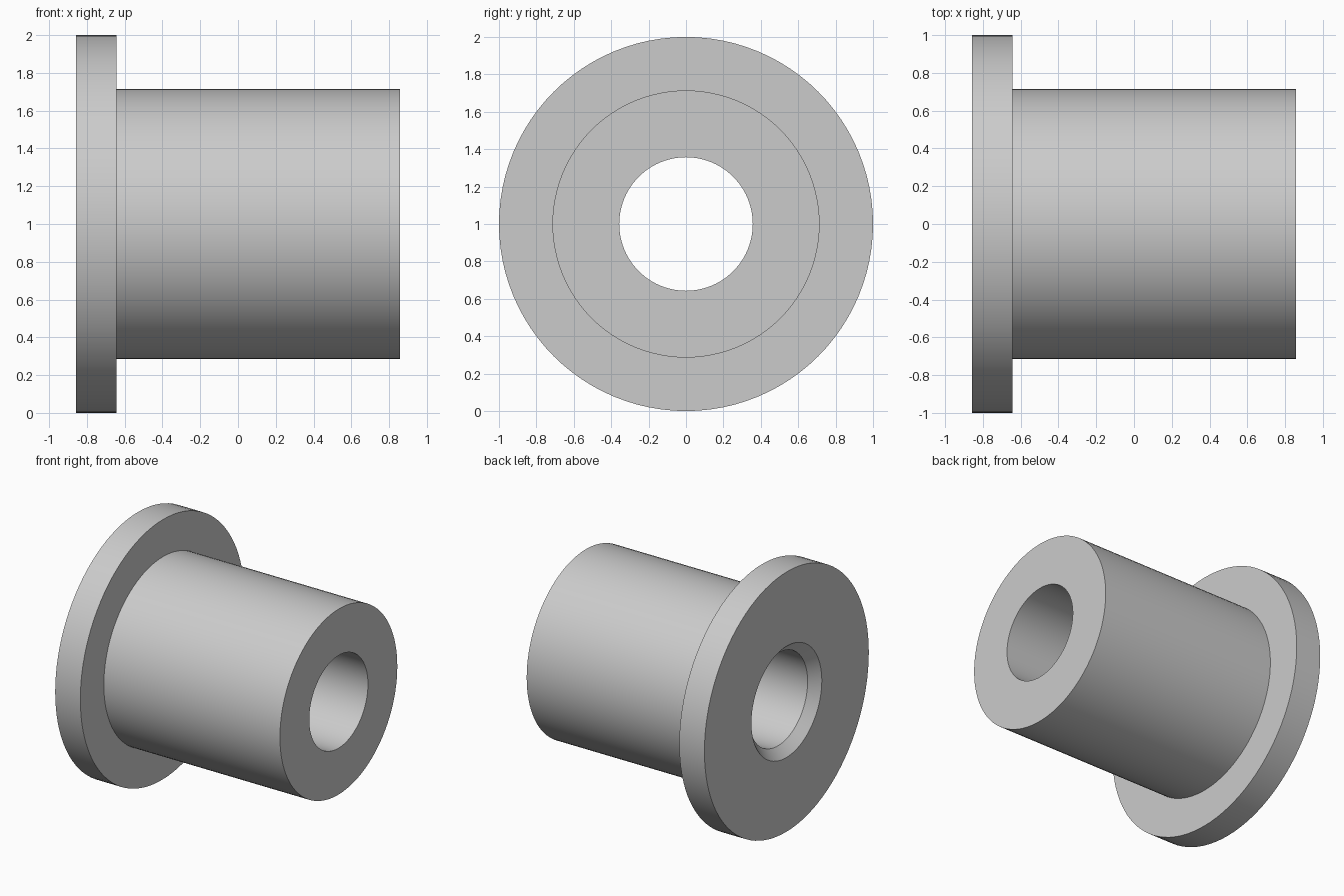
import bpy
import bmesh
import math
from mathutils import Vector

cube = bpy.data.objects.get("Cube")
if cube:
    bpy.data.objects.remove(cube, do_unlink=True)

# Main dimensions
HALF_LENGTH = 0.857
FLANGE_RADIUS = 1.0
FLANGE_THICKNESS = 0.214
SLEEVE_RADIUS = 0.714
BORE_RADIUS = 0.357
CHAMFER = 0.071
SEGMENTS = 96

# Plain grey metal
grey = bpy.data.materials.new("grey_metal")
grey.use_nodes = True
colour = (0.6, 0.6, 0.6, 1.0)
grey.diffuse_color = colour
grey.node_tree.nodes["Principled BSDF"].inputs["Base Color"].default_value = colour

# Closed cross-section (position along axis, radius)
flange_end = -HALF_LENGTH
shoulder = flange_end + FLANGE_THICKNESS
profile = [
    (flange_end, BORE_RADIUS + CHAMFER),
    (flange_end, FLANGE_RADIUS),
    (shoulder, FLANGE_RADIUS),
    (shoulder, SLEEVE_RADIUS),
    (HALF_LENGTH, SLEEVE_RADIUS),
    (HALF_LENGTH, BORE_RADIUS),
    (flange_end + CHAMFER, BORE_RADIUS),
]

# Revolve the section around the x axis
bm = bmesh.new()
verts = [bm.verts.new((x, 0, r)) for x, r in profile]
edges = [bm.edges.new((v, verts[(i + 1) % len(verts)])) for i, v in enumerate(verts)]
bmesh.ops.spin(bm, geom=verts + edges, cent=Vector(), axis=Vector((1, 0, 0)),
               angle=math.tau, steps=SEGMENTS, use_merge=False)
bmesh.ops.remove_doubles(bm, verts=bm.verts, dist=0.0001)
bmesh.ops.recalc_face_normals(bm, faces=bm.faces)

mesh = bpy.data.meshes.new("flanged_bushing")
bm.to_mesh(mesh)
bm.free()
mesh.materials.append(grey)

bushing = bpy.data.objects.new("flanged_bushing", mesh)
bushing.location.z = FLANGE_RADIUS
bpy.context.collection.objects.link(bushing)

# Smooth round walls, crisp rims
bpy.ops.object.select_all(action="DESELECT")
bushing.select_set(True)
bpy.context.view_layer.objects.active = bushing
bpy.ops.object.shade_smooth_by_angle(angle=math.radians(30))
